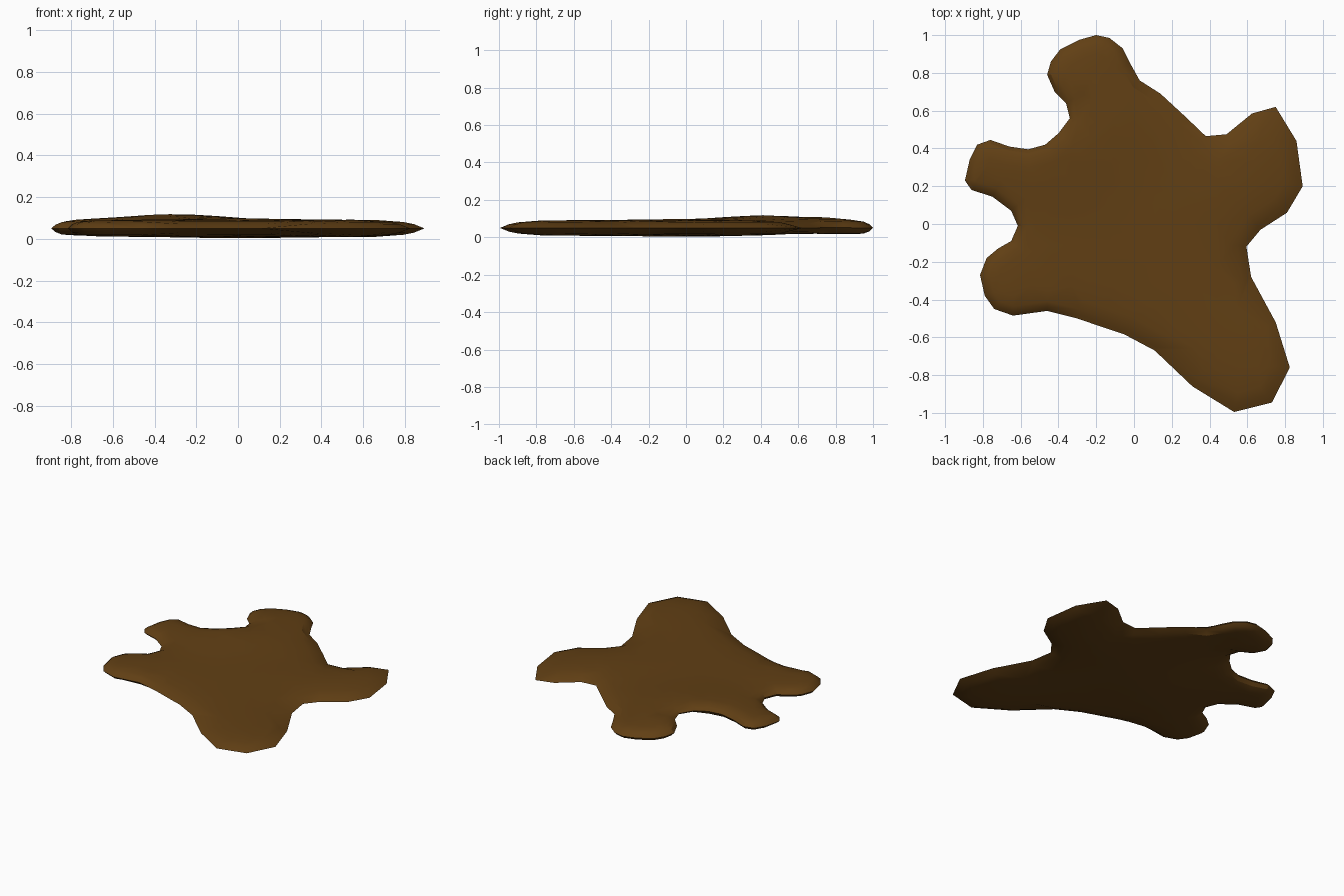
import bpy, bmesh, math
from mathutils import Vector
from mathutils.geometry import delaunay_2d_cdt, intersect_point_line

if "Cube" in bpy.data.objects:
    bpy.data.objects.remove(bpy.data.objects["Cube"])

# Hide outline, counter-clockwise from the front right limb
OUT = [(.53, -.995), (.73, -.945), (.825, -.76), (.75, -.52), (.62, -.28), (.595, -.12),
       (.67, -.03), (.81, .06), (.893, .20), (.86, .44), (.75, .62), (.625, .585),
       (.49, .475), (.38, .465), (.27, .57), (.14, .69), (.03, .76), (-.02, .85),
       (-.06, .93), (-.13, .985), (-.2, 1.0), (-.29, .975), (-.39, .925), (-.44, .86),
       (-.46, .79), (-.42, .70), (-.36, .64), (-.34, .56), (-.40, .48), (-.47, .42),
       (-.56, .395), (-.66, .41), (-.76, .445), (-.83, .42), (-.87, .34), (-.895, .23),
       (-.86, .18), (-.75, .145), (-.65, .07), (-.615, -.01), (-.65, -.09), (-.72, -.13),
       (-.78, -.18), (-.815, -.27), (-.79, -.38), (-.74, -.45), (-.64, -.485),
       (-.46, -.46), (-.3, -.50), (-.17, -.545), (-.05, -.585), (.11, -.67), (.31, -.86)]
P = [Vector(p) for p in OUT]
N = len(P)


def edge_distance(p):
    best = 9
    for i in range(N):
        a, b = P[i], P[(i + 1) % N]
        t = max(0, min(1, (p - a).dot(b - a) / (b - a).length_squared))
        best = min(best, (p - a.lerp(b, t)).length)
    return best


def inside(p):
    hit = False
    for i in range(N):
        a, b = P[i - 1], P[i]
        if (a.y > p.y) != (b.y > p.y) and p.x < a.x + (p.y - a.y) * (b.x - a.x) / (b.y - a.y):
            hit = not hit
    return hit


def interp(x, table):
    for (x0, y0), (x1, y1) in zip(table, table[1:]):
        if x <= x1:
            return y0 + (y1 - y0) * (x - x0) / (x1 - x0)
    return table[-1][1]


SOFT = [(0, 0), (.05, .022), (.1, .032), (.2, .04), (.5, .047)]
ROUND = [(0, 0), (.02, .02), (.05, .032), (.1, .037), (.2, .041), (.5, .047)]


def heights(p):
    d = edge_distance(p)
    rounded = p.x < -.42 or (p.y > .68 and p.x < 0)
    h = interp(d, ROUND if rounded else SOFT)
    # raised fold between the two back left limbs
    r = (p - Vector((-.37, .49))).length
    lift = .046 * max(0, 1 - r / .55) ** 1.4
    return .05 + h + lift, .05 - h + lift * .7


# Rings near the rim, then a grid over the interior
pts = list(P)
for dist in (.02, .05, .1):
    for i in range(N):
        t = (P[(i + 1) % N] - P[i - 1]).normalized()
        q = P[i] + Vector((-t.y, t.x)) * dist
        if inside(q) and edge_distance(q) > dist * .85:
            pts.append(q)
for i in range(-8, 9):
    for j in range(-9, 10):
        q = Vector((i * .11, j * .11))
        if inside(q) and edge_distance(q) > .13:
            pts.append(q)
verts, _, faces, *_ = delaunay_2d_cdt(pts, [], [list(range(N))], 1, 1e-5)

# Top and bottom skins share the rim
bm = bmesh.new()
top, low = [], []
for v in verts:
    v = Vector(v)
    a, b = heights(v)
    t = bm.verts.new((v.x, v.y, a))
    top.append(t)
    low.append(t if a - b < .004 else bm.verts.new((v.x, v.y, max(0, b))))
for i, v in enumerate(verts):
    if edge_distance(Vector(v)) < 1e-4 and low[i] is not top[i]:
        top[i].co.z = (top[i].co.z + low[i].co.z) / 2
        bm.verts.remove(low[i])
        low[i] = top[i]
for f in faces:
    bm.faces.new([top[i] for i in f])
    g = [low[i] for i in reversed(f)]
    if any(low[i] is not top[i] for i in f):
        bm.faces.new(g)
bmesh.ops.recalc_face_normals(bm, faces=bm.faces)
mesh = bpy.data.meshes.new("hide_rug")
bm.to_mesh(mesh)
bm.free()
rug = bpy.data.objects.new("hide_rug", mesh)
bpy.context.collection.objects.link(rug)

# Brown hide
mat = bpy.data.materials.new("brown_hide")
mat.diffuse_color = (.12, .05, .007, 1)
mat.use_nodes = True
mat.node_tree.nodes["Principled BSDF"].inputs["Base Color"].default_value = mat.diffuse_color
mesh.materials.append(mat)
bpy.context.view_layer.objects.active = rug
rug.select_set(True)
bpy.ops.object.shade_smooth_by_angle(angle=math.radians(25))
